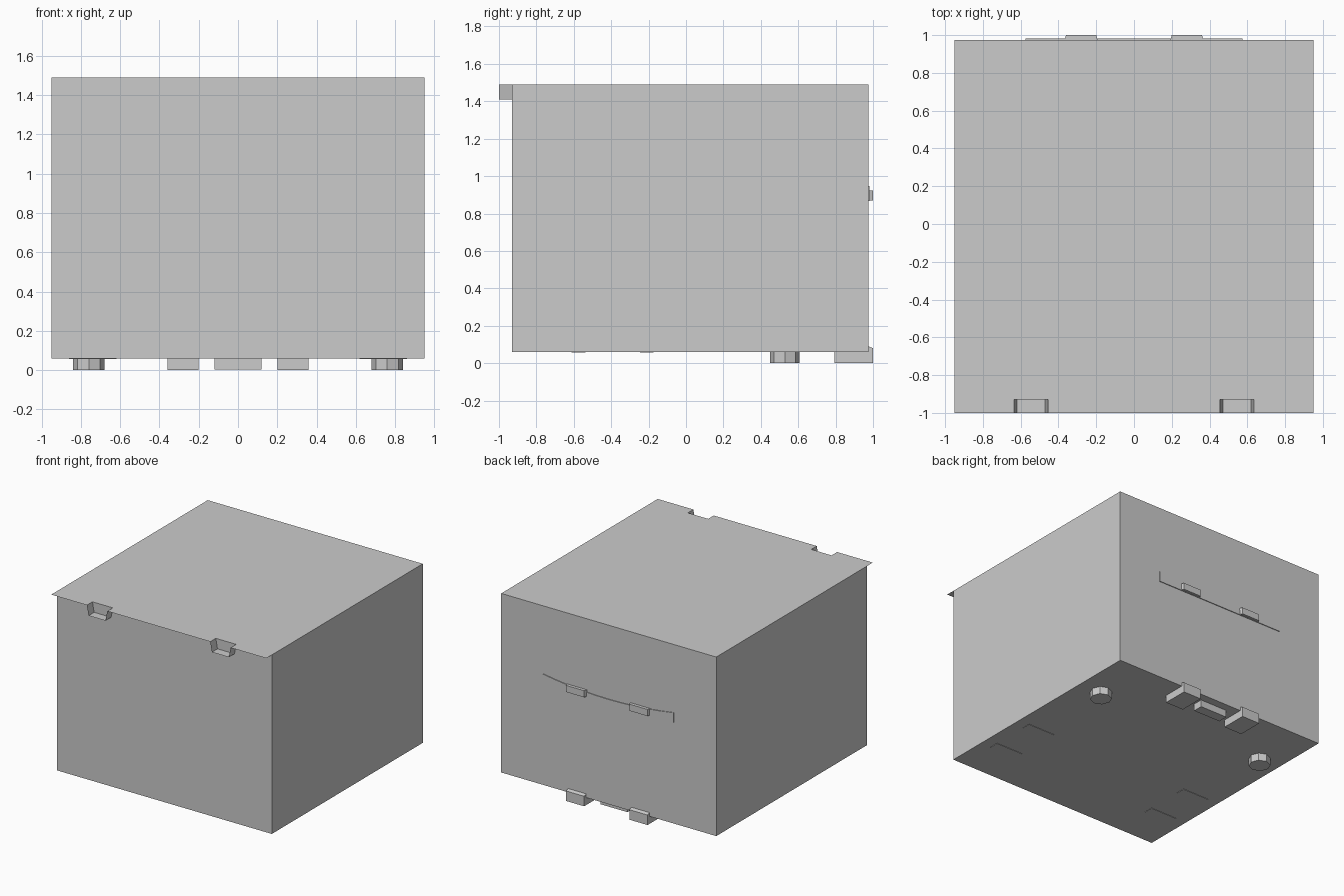
import bpy, bmesh, math

if "Cube" in bpy.data.objects:
    bpy.data.objects.remove(bpy.data.objects["Cube"])

W, FRONT, BACK, LIP = 0.95, -0.93, 0.975, -1.0
BOTTOM, TOP = 0.06, 1.49


def mesh_object(name, bm, fix_normals=True):
    if fix_normals:
        bmesh.ops.recalc_face_normals(bm, faces=bm.faces)
    me = bpy.data.meshes.new(name)
    bm.to_mesh(me)
    bm.free()
    ob = bpy.data.objects.new(name, me)
    bpy.context.collection.objects.link(ob)
    return ob


def prism(name, points, offset):
    """Extrude a flat outline of 3D points along an offset."""
    bm = bmesh.new()
    f = bm.faces.new([bm.verts.new(p) for p in points])
    r = bmesh.ops.extrude_face_region(bm, geom=[f], use_keep_orig=True)
    vs = [v for v in r["geom"] if isinstance(v, bmesh.types.BMVert)]
    bmesh.ops.translate(bm, verts=vs, vec=offset)
    return mesh_object(name, bm)


def box(name, x0, x1, y0, y1, z0, z1):
    pts = [(x0, y0, z0), (x1, y0, z0), (x1, y1, z0), (x0, y1, z0)]
    return prism(name, pts, (0, 0, z1 - z0))


def sheet(name, polys):
    bm = bmesh.new()
    for p in polys:
        bm.faces.new([bm.verts.new(v) for v in p])
    return mesh_object(name, bm, False)


# main housing, open at the top
body = box("housing", -W, W, FRONT, BACK, BOTTOM, TOP)
bm = bmesh.new()
bm.from_mesh(body.data)
lid = [f for f in bm.faces if all(v.co.z > TOP - 0.01 for v in f.verts)]
bmesh.ops.delete(bm, geom=lid, context="FACES_ONLY")
bm.to_mesh(body.data)
bm.free()

# top panel with a thin front lip and two notches
outline = [(-W, LIP)]
for cx in (-0.545, 0.545):
    outline += [(cx - 0.09, LIP), (cx - 0.09, FRONT), (cx + 0.09, FRONT), (cx + 0.09, LIP)]
outline += [(W, LIP), (W, BACK), (-W, BACK)]
sheet("top_panel", [[(x, y, TOP) for x, y in outline]])

# open pockets hanging under the notches
for cx in (-0.545, 0.545):
    prof = [(cx - 0.09, TOP), (cx - 0.075, 1.41), (cx + 0.075, 1.41), (cx + 0.09, TOP)]
    sheet("lip_pocket", [[(a[0], LIP, a[1]), (b[0], LIP, b[1]),
                          (b[0], FRONT, b[1]), (a[0], FRONT, a[1])]
                         for a, b in zip(prof, prof[1:])])

# parts repeated on both sides
for s in (-1, 1):
    # eight-sided foot
    ring = [(s * 0.76 + 0.08 * math.cos(i * math.pi / 4),
             0.528 + 0.08 * math.sin(i * math.pi / 4), 0) for i in range(8)]
    prism("foot", ring, (0, 0, BOTTOM))

    # lower hook wrapping round the back edge
    prof = [(0.795, 0), (1.0, 0), (1.0, 0.08), (BACK, 0.09), (BACK, BOTTOM), (0.795, BOTTOM)]
    prism("lower_hook", [(s * 0.28 - 0.08, y, z) for y, z in prof], (0.16, 0, 0))

    # upper hook on the back
    cx = s * 0.28
    tab = [(cx - 0.088, BACK), (cx - 0.08, 1.0), (cx + 0.08, 1.0), (cx + 0.088, BACK)]
    prism("upper_hook", [(x, y, 0.87) for x, y in tab], (0, 0, 0.053))

    # shallow pads under the front half
    for y in (-0.575, -0.21):
        box("under_pad", s * 0.74 - 0.12, s * 0.74 + 0.12, y - 0.037, y + 0.037, 0.057, BOTTOM)

# centre tab between the lower hooks
box("centre_tab", -0.12, 0.12, 0.83, 0.91, 0.004, BOTTOM)

# thin back strip with a sagging top edge
n = 10
xs = [-0.575 + 1.15 * i / n for i in range(n + 1)]
curve = [(x, BACK, 0.9 + 0.047 * (x / 0.575) ** 2) for x in xs]
prism("back_strip", [(0.575, BACK, 0.867), (-0.575, BACK, 0.867)] + curve, (0, 0.006, 0))
